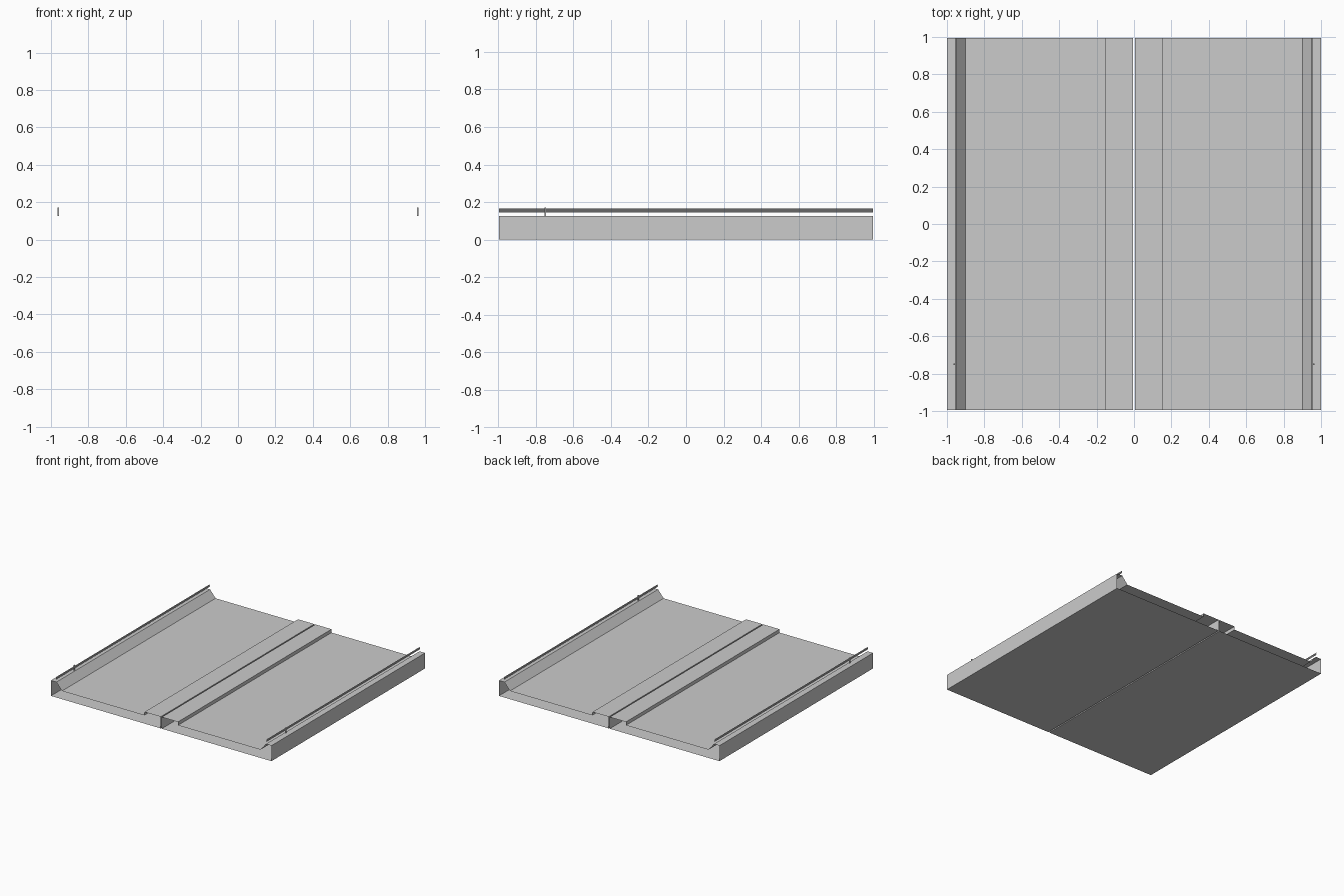
import bpy, bmesh

if "Cube" in bpy.data.objects:
    bpy.data.objects.remove(bpy.data.objects["Cube"])

HALF_LEN = 0.995


def make_object(name, bm):
    mesh = bpy.data.meshes.new(name)
    bm.to_mesh(mesh)
    bm.free()
    obj = bpy.data.objects.new(name, mesh)
    bpy.context.collection.objects.link(obj)
    return obj


def sweep(name, profile, side, closed):
    """Extrude an x-z profile along y with open ends, mirrored by side."""
    pts = [(side * x, z) for x, z in profile]
    if side < 0:
        pts.reverse()
    bm = bmesh.new()
    front = [bm.verts.new((x, -HALF_LEN, z)) for x, z in pts]
    back = [bm.verts.new((x, HALF_LEN, z)) for x, z in pts]
    n = len(pts)
    for i in range(n if closed else n - 1):
        j = (i + 1) % n
        bm.faces.new((front[i], front[j], back[j], back[i]))
    return make_object(name, bm)


def box(name, center, size):
    bm = bmesh.new()
    bmesh.ops.create_cube(bm, size=1)
    bmesh.ops.scale(bm, vec=size, verts=bm.verts)
    bmesh.ops.translate(bm, vec=center, verts=bm.verts)
    return make_object(name, bm)


# Half roadway: inner wall, median step, deck, sloped barrier, outer wall, underside
deck_profile = [(0.005, 0), (0.005, 0.095), (0.152, 0.095), (0.152, 0.067),
                (0.90, 0.067), (0.95, 0.127), (1.0, 0.127), (1.0, 0)]

# Thin corrugated guard rail
rail_profile = [(0.955, 0.146), (0.952, 0.151), (0.955, 0.156),
                (0.952, 0.161), (0.955, 0.166)]

for label, side in (("left", -1), ("right", 1)):
    sweep("road_deck_" + label, deck_profile, side, True)
    sweep("guard_rail_" + label, rail_profile, side, False)
    # Single post carrying the rail
    box("rail_post_" + label, (side * 0.960, -0.75, 0.149), (0.008, 0.008, 0.044))
